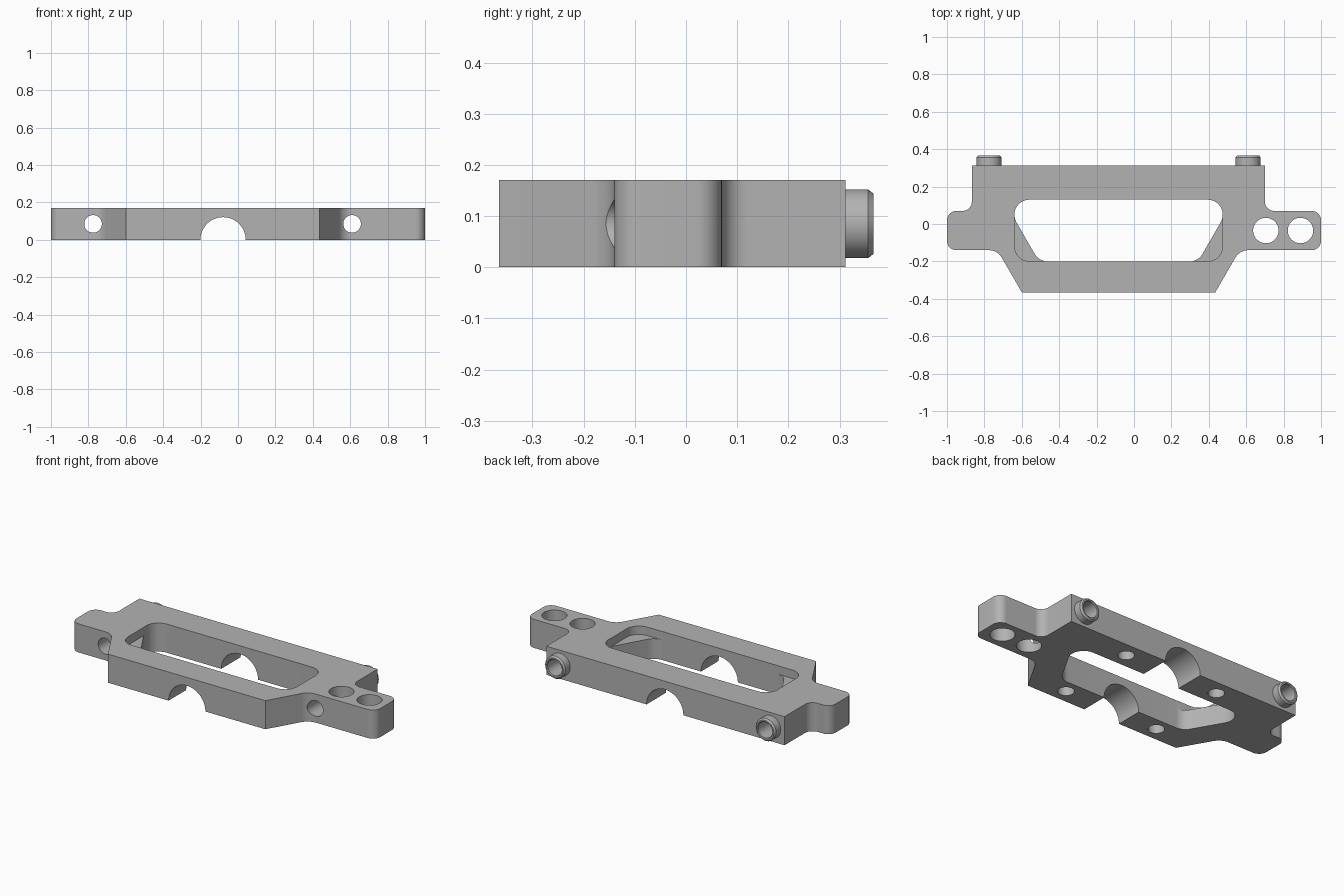
import bpy, bmesh
from math import sin, cos, tan, pi
from mathutils import Vector, Matrix

if "Cube" in bpy.data.objects:
    bpy.data.objects.remove(bpy.data.objects["Cube"], do_unlink=True)

HEIGHT = 0.17
grey = bpy.data.materials.new("machined grey")
grey.use_nodes = True
colour = (0.45, 0.45, 0.45, 1)
grey.diffuse_color = colour
grey.node_tree.nodes["Principled BSDF"].inputs["Base Color"].default_value = colour


def make_object(name, bm):
    bmesh.ops.recalc_face_normals(bm, faces=bm.faces)
    mesh = bpy.data.meshes.new(name)
    bm.to_mesh(mesh)
    bm.free()
    mesh.materials.append(grey)
    obj = bpy.data.objects.new(name, mesh)
    bpy.context.collection.objects.link(obj)
    return obj


def rounded(corners, steps=10):
    """Replace each (x, y, radius) corner by a tangent arc."""
    points = []
    for i, (x, y, r) in enumerate(corners):
        p = Vector((x, y))
        if r == 0:
            points.append(p)
            continue
        a = (Vector(corners[i - 1][:2]) - p).normalized()
        b = (Vector(corners[(i + 1) % len(corners)][:2]) - p).normalized()
        half = a.angle(b) / 2
        centre = p + (a + b).normalized() * (r / sin(half))
        start = p + a * (r / tan(half)) - centre
        end = p + b * (r / tan(half)) - centre
        sweep = start.angle_signed(end)
        for k in range(steps + 1):
            t = -sweep * k / steps
            points.append(centre + Matrix.Rotation(t, 2) @ start)
    return points


def prism(name, corners, z0, z1):
    bm = bmesh.new()
    face = bm.faces.new([bm.verts.new((p.x, p.y, z0)) for p in rounded(corners)])
    top = bmesh.ops.extrude_face_region(bm, geom=[face])["geom"]
    verts = [v for v in top if isinstance(v, bmesh.types.BMVert)]
    bmesh.ops.translate(bm, verts=verts, vec=(0, 0, z1 - z0))
    return make_object(name, bm)


def cylinder(name, centre, radius, depth, axis="Z"):
    bm = bmesh.new()
    turn = Matrix.Rotation(pi / 2, 4, "X") if axis == "Y" else Matrix()
    bmesh.ops.create_cone(bm, cap_ends=True, segments=48, radius1=radius, radius2=radius,
                          depth=depth, matrix=Matrix.Translation(centre) @ turn)
    return make_object(name, bm)


def smooth(obj):
    bpy.ops.object.select_all(action="DESELECT")
    obj.select_set(True)
    bpy.context.view_layer.objects.active = obj
    bpy.ops.object.shade_smooth_by_angle()


def cut(obj, cutter):
    mod = obj.modifiers.new("cut", "BOOLEAN")
    mod.operation = "DIFFERENCE"
    mod.solver = "EXACT"
    mod.object = cutter
    bpy.context.view_layer.objects.active = obj
    bpy.ops.object.modifier_apply(modifier=mod.name)
    bpy.data.objects.remove(cutter, do_unlink=True)


# Plate with an ear at each end and a tapered front
body = prism("mounting_plate", [
    (-0.6, -0.365, 0), (0.435, -0.365, 0), (0.565, -0.14, 0.08),
    (1, -0.14, 0.05), (1, 0.07, 0.05), (0.7, 0.07, 0.05), (0.7, 0.312, 0),
    (-0.867, 0.312, 0), (-0.867, 0.07, 0.05), (-1, 0.07, 0.05),
    (-1, -0.14, 0.05), (-0.73, -0.14, 0.08)], 0, HEIGHT)

# Tapered through window with a shallow rounded pocket on top
cut(body, prism("window_cutter", [
    (-0.508, -0.2, 0.08), (0.343, -0.2, 0.08),
    (0.533, 0.13, 0.08), (-0.698, 0.13, 0.08)], -0.1, 0.3))
cut(body, prism("pocket_cutter", [
    (-0.638, -0.199, 0.078), (0.473, -0.199, 0.078),
    (0.473, 0.129, 0.078), (-0.638, 0.129, 0.078)], HEIGHT - 0.05, 0.3))

# Half-round channel across the underside
cut(body, cylinder("channel_cutter", (-0.08, 0, 0), 0.121, 1, "Y"))

# Vertical holes in the left ear
for x in (0.705, 0.89):
    cut(body, cylinder("ear_hole_cutter", (x, -0.035, 0.085), 0.068, 0.5))

# Blind screw holes underneath
for x in (-0.39, 0.24):
    for y in (-0.28, 0.22):
        cut(body, cylinder("screw_hole_cutter", (x, y, 0), 0.045, 0.2))

# Long cross bores, each ending in a chamfered collar at the back
COLLAR = [(0.047, 0.305), (0.067, 0.305), (0.067, 0.356), (0.059, 0.366), (0.051, 0.366), (0.047, 0.362)]
SEGMENTS = 48
for side, x in (("right", -0.775), ("left", 0.61)):
    cut(body, cylinder("bore_cutter", (x, 0, 0.085), 0.047, 1, "Y"))
    bm = bmesh.new()
    rings = []
    for k in range(SEGMENTS):
        t = 2 * pi * k / SEGMENTS
        rings.append([bm.verts.new((x + r * cos(t), y, 0.085 + r * sin(t))) for r, y in COLLAR])
    for k in range(SEGMENTS):
        a, b = rings[k - 1], rings[k]
        for j in range(len(COLLAR)):
            bm.faces.new((a[j - 1], a[j], b[j], b[j - 1]))
    smooth(make_object(side + "_collar", bm))

smooth(body)
